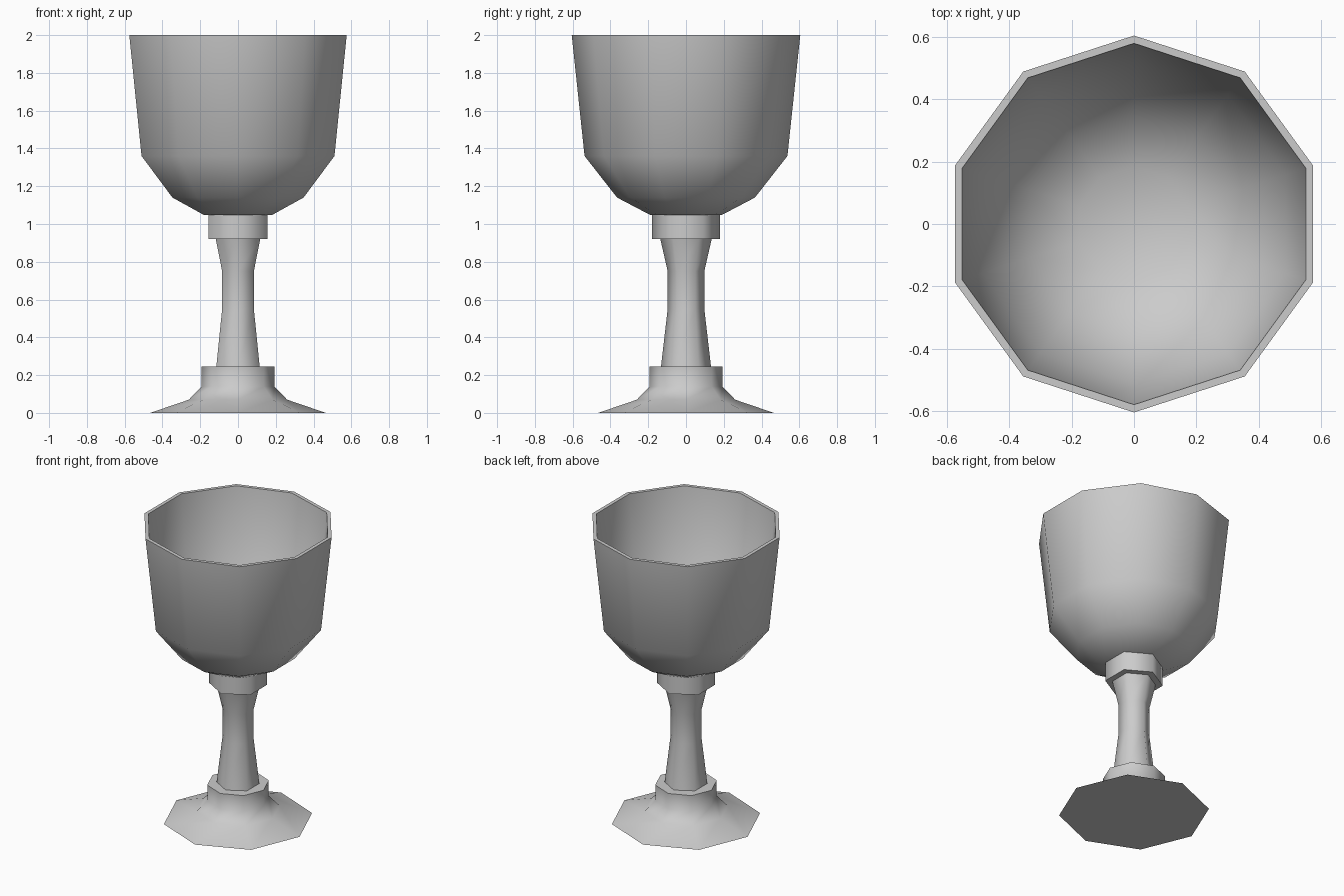
import bpy, bmesh
from math import sin, cos, pi, radians

if "Cube" in bpy.data.objects:
    bpy.data.objects.remove(bpy.data.objects["Cube"])


def lathe(name, profile, sides):
    """Turn a (radius, z) profile into a capped, faceted solid with a corner on +y."""
    bm = bmesh.new()
    rings = [[bm.verts.new((r * cos(pi / 2 + 2 * pi * i / sides),
                            r * sin(pi / 2 + 2 * pi * i / sides), z))
              for i in range(sides)] for r, z in profile]
    for a, b in zip(rings, rings[1:]):
        for i in range(sides):
            j = (i + 1) % sides
            bm.faces.new((a[i], a[j], b[j], b[i]))
    bm.faces.new(rings[0])
    bm.faces.new(rings[-1])
    bmesh.ops.recalc_face_normals(bm, faces=bm.faces)
    mesh = bpy.data.meshes.new(name)
    bm.to_mesh(mesh)
    bm.free()
    obj = bpy.data.objects.new(name, mesh)
    bpy.context.collection.objects.link(obj)
    bpy.ops.object.select_all(action='DESELECT')
    obj.select_set(True)
    bpy.context.view_layer.objects.active = obj
    bpy.ops.object.shade_smooth_by_angle(angle=radians(65))
    return obj


# Octagonal flared foot with its short socket
lathe("foot", [(0.465, 0), (0.26, 0.07), (0.193, 0.14), (0.193, 0.245)], 8)

# Hexagonal waisted stem
lathe("stem", [(0.133, 0.24), (0.097, 0.55), (0.097, 0.75), (0.137, 0.925)], 6)

# Hexagonal collar under the bowl
lathe("collar", [(0.18, 0.92), (0.18, 1.05)], 6)

# Ten-sided bowl: up the outside, over the rim, down the inside
lathe("bowl", [(0.19, 1.048), (0.365, 1.14), (0.537, 1.36), (0.605, 2.0),
               (0.58, 2.0), (0.512, 1.366), (0.35, 1.16), (0.185, 1.073)], 10)
